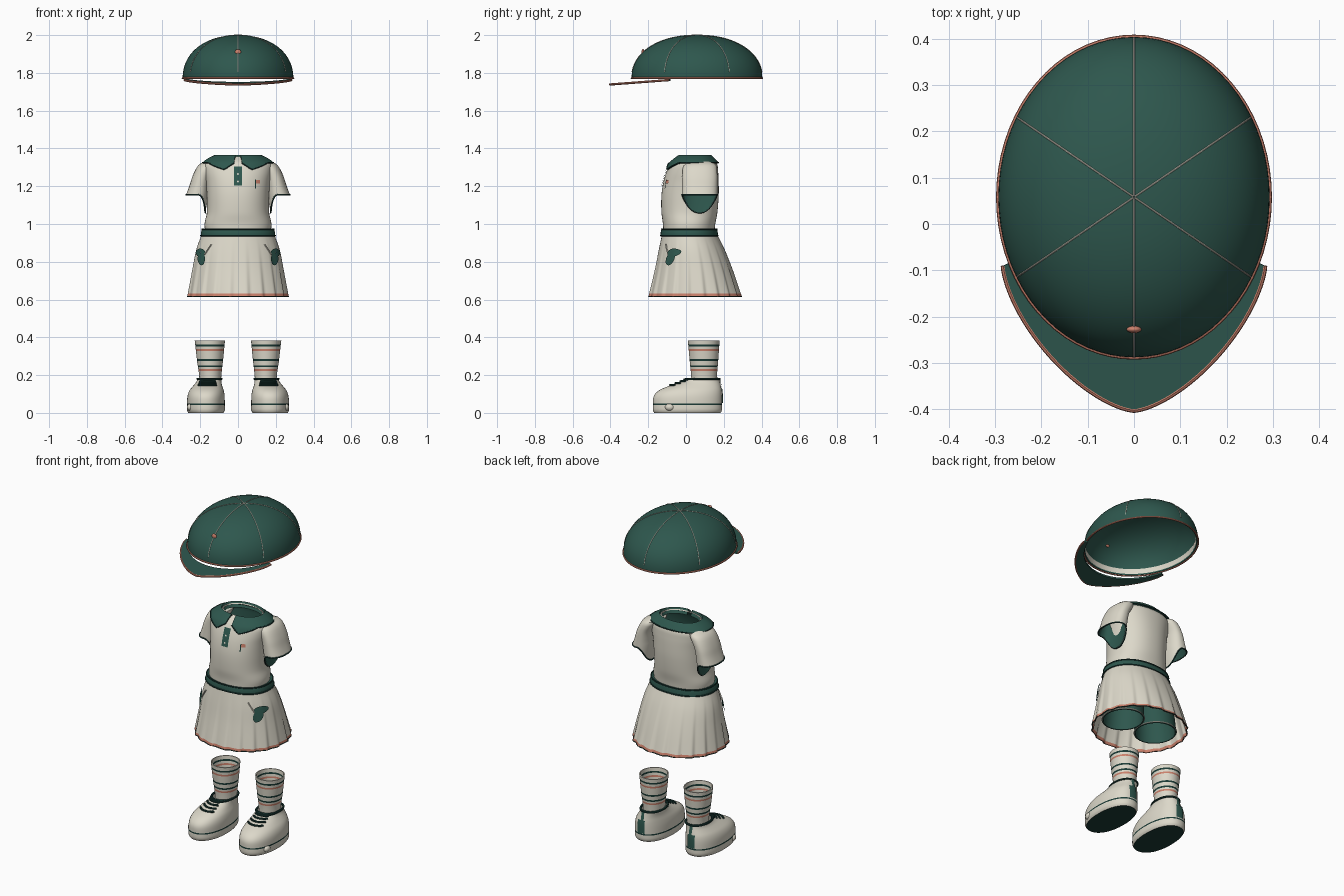
import bpy
from math import sin, cos, pi, acos, radians, copysign, degrees
from mathutils import Vector

if "Cube" in bpy.data.objects:
    bpy.data.objects.remove(bpy.data.objects["Cube"])


def material(name, rgb):
    m = bpy.data.materials.new(name)
    m.use_nodes = True
    m.diffuse_color = (*rgb, 1)
    m.node_tree.nodes["Principled BSDF"].inputs["Base Color"].default_value = (*rgb, 1)
    return m


CREAM = material("cream cloth", (.72, .69, .59))
GREEN = material("forest green", (.027, .095, .075))
DARK = material("deep green trim", (.010, .042, .036))
CORAL = material("coral trim", (.60, .22, .15))
parts, mirrored = [], []


def register(ob, mats, mirror):
    bpy.context.collection.objects.link(ob)
    for m in mats:
        ob.data.materials.append(m)
    parts.append(ob)
    if mirror:
        mirrored.append(ob)
    return ob


def span(a, b, n):
    return [a + (b - a) * i / n for i in range(n + 1)]


def sheet(name, f, us, vs, mats, rule=None, closed=False, thick=0, lining=0, cap=None, mirror=False):
    """Surface through f(u, v); rule(u, v) picks the material of a face."""
    n, faces, slots = len(us), [], []
    verts = [f(u, v) for v in vs for u in us]
    for j in range(len(vs) - 1):
        for i in range(n if closed else n - 1):
            k = (i + 1) % n
            faces.append((j * n + i, j * n + k, j * n + n + k, j * n + n + i))
            slots.append(rule(us[i], (vs[j] + vs[j + 1]) / 2) if rule else 0)
    if cap is not None:
        faces.append(tuple(reversed(range(n))))
        slots.append(cap)
    me = bpy.data.meshes.new(name)
    me.from_pydata(verts, [], faces)
    ob = register(bpy.data.objects.new(name, me), mats, mirror)
    for p, s in zip(me.polygons, slots):
        p.material_index = s
    if thick:
        s = ob.modifiers.new("thickness", "SOLIDIFY")
        s.thickness, s.offset, s.material_offset = thick, -1, lining
    return ob


def wire(name, pts, r, mat, cyclic=False, mirror=False):
    cu = bpy.data.curves.new(name, "CURVE")
    cu.dimensions, cu.bevel_depth, cu.bevel_resolution = "3D", r, 2
    cu.use_fill_caps = True
    sp = cu.splines.new("POLY")
    sp.points.add(len(pts) - 1)
    for p, q in zip(sp.points, pts):
        p.co = (*q, 1)
    sp.use_cyclic_u = cyclic
    return register(bpy.data.objects.new(name, cu), [mat], mirror)


class Loft:
    """Stacked rounded sections: rows of height, centre x, half width, front y, back y."""

    def __init__(self, rows, power=2.2, pleat=None):
        self.rows, self.e, self.pleat = rows, 2 / power, pleat
        self.lo, self.hi = rows[0][0], rows[-1][0]

    def section(self, z):
        R = self.rows
        i = max(k for k in range(len(R) - 1) if k == 0 or R[k][0] <= z)
        a, b = R[i], R[i + 1]
        p, q = R[max(i - 1, 0)], R[min(i + 2, len(R) - 1)]
        h = b[0] - a[0]
        t = (z - a[0]) / h
        out = []
        for k in range(1, 5):
            s0 = (b[k] - p[k]) / (b[0] - p[0]) * h
            s1 = (q[k] - a[k]) / (q[0] - a[0]) * h
            d = b[k] - a[k]
            out.append(a[k] + s0 * t + (3 * d - 2 * s0 - s1) * t * t + (s0 + s1 - 2 * d) * t ** 3)
        return out

    def at(self, u, z, off=0):
        cx, w, f, b = self.section(z)
        c, s = cos(u), sin(u)
        k = 1 + (self.pleat(u, z) if self.pleat else 0)
        x = (w * k + off) * copysign(abs(c) ** self.e, c)
        y = ((b - f) / 2 * k + off) * copysign(abs(s) ** self.e, s)
        return Vector((cx + x, (f + b) / 2 + y, z))

    def on(self, x, z, off=.005, back=False):
        cx, w, f, b = self.section(z)
        c = max(-1, min(1, (x - cx) / w))
        u = acos(copysign(abs(c) ** (1 / self.e), c))
        return self.at(u if back else -u, z, off)

    def build(self, name, mats, bands=(), n=64, steps=20, **kw):
        cuts = {z for lo, hi, _ in bands for z in (lo, hi) if self.lo < z < self.hi}
        vs = sorted(cuts | set(span(self.lo, self.hi, steps)))
        rule = lambda u, v: next((m for lo, hi, m in bands if lo < v < hi), 0)
        return sheet(name, self.at, span(0, 2 * pi, n)[:-1], vs, mats, rule, True, **kw)

    def ring(self, name, z, r, mat, off=0, **kw):
        return wire(name, [self.at(u, z, off) for u in span(0, 2 * pi, 72)[:-1]], r, mat, True, **kw)

    def dot(self, name, x, z, a, b, mat, off=.005, **kw):
        f = lambda u, r: self.on(x + r * a * cos(u), z + r * b * sin(u), off)
        return sheet(name, f, span(0, 2 * pi, 20)[:-1], [1, .66, .33, .02], [mat], closed=True, **kw)

    def plate(self, name, x0, x1, z0, z1, mat, off=.005, back=False, **kw):
        us = span(x1, x0, 6) if back else span(x0, x1, 6)
        f = lambda x, z: self.on(x, z, off, back)
        return sheet(name, f, us, span(z0, z1, 8), [mat], **kw)


# Cap: crown, sweatband, piping, seams, front button
CY, RX, RY, RIM = .058, .293, .346, 1.772


def crown(u, h, off=0):
    r, z = cos(h) ** .93, sin(h) ** .93
    return Vector(((RX + off) * r * cos(u), CY + (RY + off) * r * sin(u), RIM + (.228 + off) * z))


around = span(0, 2 * pi, 72)[:-1]
sheet("cap_crown", crown, around, span(0, pi / 2 - .004, 24), [GREEN], closed=True, thick=.008)
sheet("cap_sweatband", lambda u, h: crown(u, h, -.011), around[::-1], span(.02, .14, 3), [CREAM], closed=True)
wire("cap_piping", [crown(u, 0) for u in around], .005, CORAL, True)
for k in range(6):
    wire("cap_seam", [crown(pi / 2 + k * pi / 3, h, .0005) for h in span(.12, 1.565, 24)], .002, CREAM)
bpy.ops.mesh.primitive_uv_sphere_add(segments=20, ring_count=10, radius=.016, location=crown(-pi / 2, .62))
button = bpy.context.object
button.name = "cap_button"
button.scale.y = .5
button.data.materials.append(CORAL)
parts.append(button)


# Cap brim
def brim(t, v):
    inner = crown(radians(204 + 132 * t), 0, -.004)
    a = pi * (1 + t)
    x = .282 * copysign(abs(cos(a)) ** 1.33, cos(a))
    y = -.09 - .312 * abs(sin(a)) ** 1.33
    p = Vector((inner.x + (x - inner.x) * v, inner.y + (y - inner.y) * v, 0))
    p.z = 1.762 + .075 * (p.y + .09)
    return p


sheet("cap_brim", brim, span(0, 1, 56), span(0, 1, 8), [GREEN], thick=.01).modifiers[0].offset = 0
wire("brim_piping", [brim(t, 1) for t in span(0, 1, 56)], .006, CORAL)

# Shirt body
shirt = Loft([(.95, 0, .172, -.12, .15), (1.0, 0, .177, -.122, .155), (1.06, 0, .165, -.13, .166),
              (1.15, 0, .165, -.13, .173), (1.22, 0, .17, -.12, .173), (1.28, 0, .18, -.102, .17),
              (1.32, 0, .18, -.082, .164), (1.34, 0, .155, -.058, .145), (1.357, 0, .115, -.03, .125)])
shirt.build("shirt_body", [CREAM, GREEN], steps=32, thick=.006, lining=1)

# Sleeves with an opening that dips on the inside
sleeve = Loft([(1.155, .215, .06, -.022, .166), (1.2, .205, .053, -.021, .166), (1.25, .192, .05, -.02, .166),
               (1.3, .166, .052, -.016, .162), (1.322, .15, .046, 0, .15), (1.334, .14, .02, .04, .11)], 2.3)


def sleeve_point(u, z):
    p = sleeve.at(u, z)
    if z < 1.156 and cos(u) < 0:
        p.z -= .095 * cos(u) ** 2
        p.x += .018 * cos(u) ** 2
    return p


sheet("sleeve", sleeve_point, around, span(1.155, 1.334, 14), [CREAM, GREEN], closed=True,
      thick=.005, lining=1, mirror=True)
wire("sleeve_hem", [sleeve_point(u, 1.155) for u in around], .004, DARK, True, mirror=True)


# Collar with two front points
def collar_edge(u):
    d = abs((degrees(u) + 90 + 180) % 360 - 180)
    return 1.325 - .037 * max(0, 1 - abs(d - 20) / (16 if d < 20 else 35))


def collar(u, v):
    if v < 0:
        p = shirt.at(u, 1.357, -.004)
        return p - Vector((0, 0, .025))
    return shirt.at(u, 1.357 + (collar_edge(u) - 1.357) * v, .011) + Vector((0, 0, .007 * (1 - v)))


turn = span(radians(265), radians(-85), 88)
sheet("collar", collar, turn, [-1] + span(0, 1, 10), [GREEN], thick=.008)
wire("collar_edge", [collar(u, 1) for u in turn], .0035, DARK)

# Placket, buttons and chest flag
shirt.plate("placket_border", -.026, .026, 1.2, 1.325, CREAM, .003)
shirt.plate("placket", -.02, .02, 1.203, 1.305, GREEN, .006)
for z in (1.225, 1.265):
    shirt.dot("placket_button", 0, z, .005, .005, CREAM, .009)
shirt.plate("flag_pole", .087, .092, 1.188, 1.235, DARK)
shirt.plate("flag", .092, .112, 1.214, 1.234, CORAL)

# Belt
belt = Loft([(.936, 0, .197, -.135, .17), (.955, 0, .196, -.134, .168), (.975, 0, .19, -.129, .164)])
belt.build("belt", [GREEN], steps=4, thick=.018)
belt.ring("belt_upper_edge", .973, .004, DARK)
belt.ring("belt_lower_edge", .939, .004, DARK)


# Pleated skirt
def pleat(u, z):
    t = (u * 20 / (2 * pi) + .25) % 1
    fold = t / .8 if t < .8 else (1 - t) / .2
    return .045 * (fold - .6) * max(0, (.93 - z) / .32)


skirt = Loft([(.616, 0, .268, -.198, .295), (.76, 0, .242, -.165, .247), (.865, 0, .221, -.144, .205),
              (.945, 0, .192, -.127, .165)], 2.1, pleat)
skirt.build("skirt", [CREAM, CORAL], [(.6, .632, 1)], n=200, steps=16, thick=.005)
skirt.ring("skirt_hem_edge", .617, .0025, DARK)

# Skirt emblems: bag and club
skirt.dot("emblem_bag", .187, .815, .019, .034, GREEN, .008, mirror=True)
skirt.dot("emblem_bag_top", .192, .848, .024, .022, GREEN, .009, mirror=True)
wire("emblem_club", [skirt.on(x, z, .006) for x, z in ((.172, .84), (.155, .865), (.138, .892))],
     .004, CREAM, mirror=True)

# Shorts under the skirt
shorts = Loft([(.635, .115, .112, -.075, .165), (.75, .108, .108, -.07, .155), (.88, .09, .09, -.06, .14)], 2)
shorts.build("shorts_leg", [GREEN], steps=6, thick=.006, mirror=True)
shorts.ring("shorts_hem", .64, .003, CREAM, .001, mirror=True)

# Striped socks
sock = Loft([(.13, .147, .056, .03, .16), (.2, .147, .059, .027, .164), (.27, .148, .068, .02, .17),
             (.382, .149, .08, .01, .178)], 2)
stripes = [(z - .005, z + .005, m) for z, m in ((.356, 1), (.332, 2), (.279, 1), (.247, 1), (.227, 2))]
sock.build("sock", [CREAM, DARK, CORAL], stripes, thick=.006, mirror=True)

# Shoes with soles, laces and heel tabs
shoe = Loft([(0, .17, .093, -.168, .182), (.012, .17, .1, -.175, .19), (.045, .17, .1, -.175, .191),
             (.09, .169, .098, -.17, .191), (.12, .166, .09, -.142, .189), (.145, .16, .076, -.085, .184),
             (.165, .154, .066, -.03, .18), (.186, .15, .063, .012, .177)], 2.2)
shoe.build("shoe", [CREAM, DARK], [(.041, .049, 1), (.174, .2, 1)], steps=24, thick=.004, cap=1, mirror=True)
shoe.ring("shoe_collar", .18, .006, DARK, mirror=True)
for k, z in enumerate((.147, .157, .167, .177)):
    xs = span(.117 + .002 * k, .207 - .004 * k, 10)
    wire("lace", [shoe.on(x, z, .004) for x in xs], .006, DARK, mirror=True)
shoe.plate("heel_tab", .145, .19, .052, .13, GREEN, .004, back=True, mirror=True)
shoe.plate("heel_strap", .152, .17, .13, .176, GREEN, .004, back=True, mirror=True)

# Small ball and peg on the outer side of each shoe
for name, y, size in (("shoe_ball", -.085, (.02, .026, .02)), ("shoe_peg", -.055, (.012, .026, .01))):
    bpy.ops.mesh.primitive_uv_sphere_add(segments=20, ring_count=12, radius=1)
    ob = bpy.context.object
    ob.name, ob.scale = name, size
    ob.location = (.25, y, .03)
    bpy.ops.object.transform_apply(location=True, scale=True)
    ob.data.materials.append(CREAM)
    parts.append(ob)
    mirrored.append(ob)

# Make everything mesh, smooth it, then mirror the paired parts
bpy.ops.object.select_all(action="DESELECT")
for ob in parts:
    ob.select_set(True)
bpy.context.view_layer.objects.active = parts[0]
bpy.ops.object.convert(target="MESH")
bpy.ops.object.shade_smooth_by_angle(angle=radians(40))
for ob in mirrored:
    ob.modifiers.new("other side", "MIRROR")
